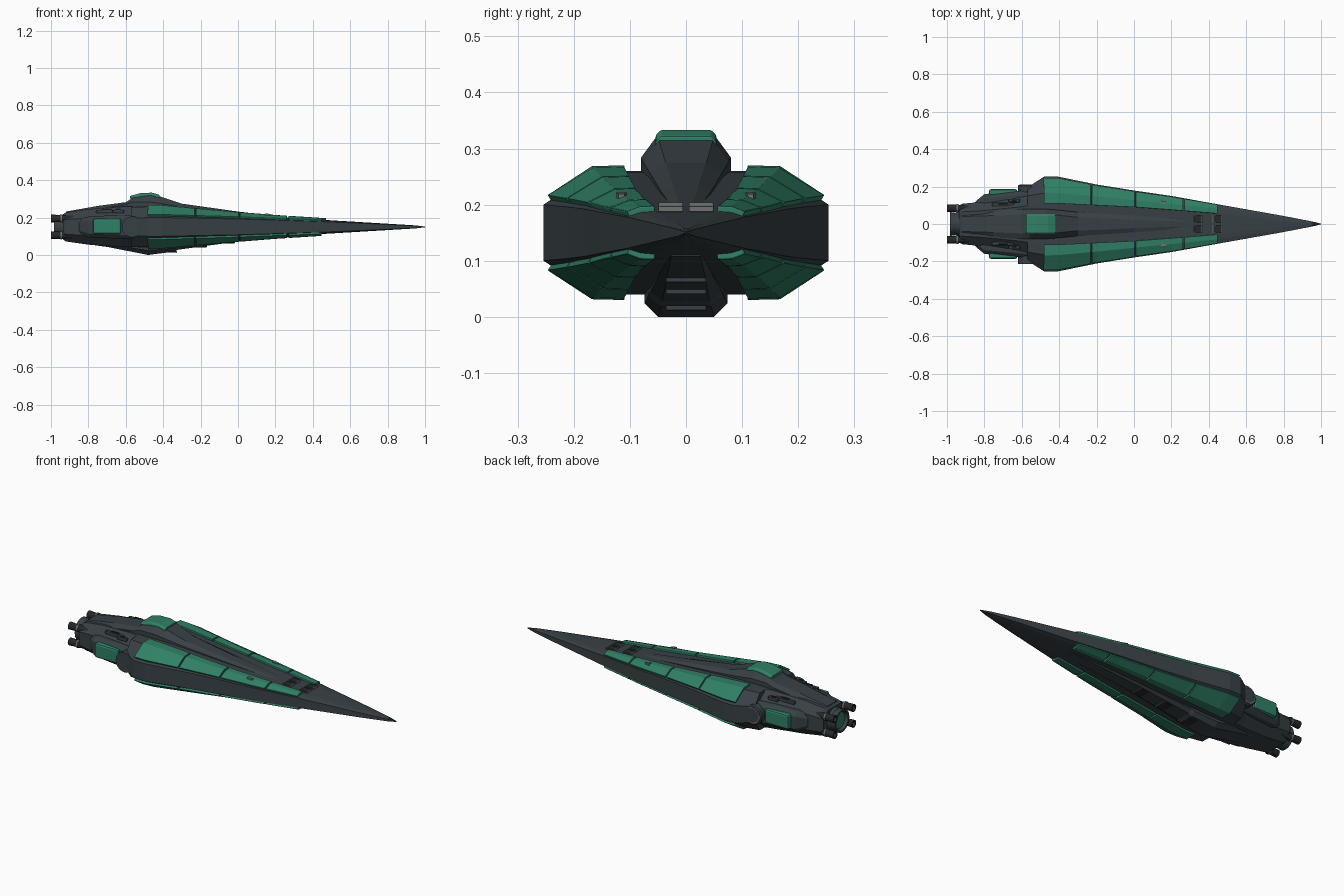
import bpy, bmesh, math
from mathutils import Vector

if "Cube" in bpy.data.objects:
    bpy.data.objects.remove(bpy.data.objects["Cube"])

def material(name, rgb):
    m = bpy.data.materials.new(name)
    m.use_nodes = True
    m.diffuse_color = (*rgb, 1)
    bsdf = m.node_tree.nodes["Principled BSDF"]
    bsdf.inputs["Base Color"].default_value = (*rgb, 1)
    bsdf.inputs["Roughness"].default_value = 0.6
    return m

SLATE = material("dark slate", (0.040, 0.053, 0.061))
GREEN = material("green", (0.030, 0.215, 0.130))
GREY = material("light grey", (0.16, 0.17, 0.17))
BLACK = material("near black", (0.018, 0.021, 0.023))
MID = 0.15

def finish(name, bm, mat, bevel=0):
    bmesh.ops.recalc_face_normals(bm, faces=bm.faces)
    me = bpy.data.meshes.new(name)
    bm.to_mesh(me)
    bm.free()
    me.materials.append(mat)
    ob = bpy.data.objects.new(name, me)
    bpy.context.collection.objects.link(ob)
    if bevel:
        mod = ob.modifiers.new("bevel", 'BEVEL')
        mod.width, mod.segments, mod.limit_method = bevel, 2, 'ANGLE'
    return ob

def loft(name, rings, mat, bevel=0):
    """Skin closed rings of equal length and cap both ends."""
    bm = bmesh.new()
    vs = [[bm.verts.new(p) for p in r] for r in rings]
    n = len(vs[0])
    for a, b in zip(vs, vs[1:]):
        for i in range(n):
            j = (i + 1) % n
            bm.faces.new((a[i], a[j], b[j], b[i]))
    bm.faces.new(vs[0])
    bm.faces.new(vs[-1])
    return finish(name, bm, mat, bevel)

def box(name, centre, size, mat, bevel=0.003):
    (cx, cy, cz), (sx, sy, sz) = centre, [s / 2 for s in size]
    rings = [[(x, cy + sy * a, cz + sz * b) for a, b in ((-1, -1), (1, -1), (1, 1), (-1, 1))]
             for x in (cx - sx, cx + sx)]
    return loft(name, rings, mat, bevel)

def lathe(name, centre, axis, profile, mat, sides=24):
    """Turn (distance along axis, radius) pairs about x or y."""
    c = Vector(centre)
    rings = []
    for d, r in profile:
        ring = []
        for k in range(sides):
            t = math.tau * k / sides
            u, v = r * math.cos(t), r * math.sin(t)
            ring.append(c + (Vector((d, u, v)) if axis == 'x' else Vector((u, d, v))))
        rings.append(ring)
    ob = loft(name, rings, mat)
    bpy.ops.object.select_all(action='DESELECT')
    bpy.context.view_layer.objects.active = ob
    ob.select_set(True)
    bpy.ops.object.shade_smooth_by_angle(angle=math.radians(35))
    return ob

# Main hull stations: x, half width, half side band, shoulder y, inner y, half height
HULL = [(-0.57, 0.195, 0.045, 0.150, 0.10, 0.108),
        (-0.48, 0.254, 0.050, 0.165, 0.11, 0.110),
        (-0.41, 0.254, 0.050, 0.164, 0.11, 0.107),
        (-0.20, 0.211, 0.046, 0.145, 0.10, 0.088),
        (0.00, 0.179, 0.042, 0.125, 0.09, 0.070),
        (0.20, 0.150, 0.036, 0.105, 0.075, 0.054),
        (0.45, 0.105, 0.028, 0.080, 0.055, 0.038),
        (0.80, 0.043, 0.013, 0.030, 0.015, 0.017),
        (0.95, 0.014, 0.006, 0.010, 0.005, 0.008),
        (1.00, 0.002, 0.001, 0.001, 0.0005, 0.002)]

def station(x):
    for a, b in zip(HULL, HULL[1:]):
        if a[0] <= x <= b[0]:
            t = (x - a[0]) / (b[0] - a[0])
            return [p + (q - p) * t for p, q in zip(a, b)]

def hull_ring(s):
    x, w, band, ys, yi, h = s
    quarter = [(w, band), (ys, h - 0.002), (yi, h)]
    half = quarter + [(-y, z) for y, z in reversed(quarter)]
    return [(x, y, MID + z) for y, z in half] + [(x, y, MID - z) for y, z in reversed(half)]

loft("main_hull", [hull_ring(s) for s in HULL], SLATE)

# Rear hull: chamfered box tapering to the engine block
REAR = [(-0.935, 0.098, 0.068), (-0.92, 0.108, 0.078), (-0.80, 0.120, 0.095),
        (-0.62, 0.150, 0.108), (-0.54, 0.170, 0.108)]
loft("rear_hull", [[(x, sy * y, MID + sz * z) for sy, sz, y, z in
     ((1, 1, w, h * .5), (1, 1, w * .6, h), (-1, 1, w * .6, h), (-1, 1, w, h * .5),
      (-1, -1, w, h * .5), (-1, -1, w * .6, h), (1, -1, w * .6, h), (1, -1, w, h * .5))]
     for x, w, h in REAR], SLATE)

# Dorsal and ventral spines: x, base half width, top half width, side z, top z
def spine(name, stations, root):
    loft(name, [[(x, b, root), (x, b, zs), (x, t, zt), (x, -t, zt), (x, -b, zs), (x, -b, root)]
                for x, b, t, zs, zt in stations], SLATE)

spine("dorsal_spine", [(-0.92, 0.060, 0.040, 0.215, 0.232), (-0.75, 0.072, 0.045, 0.245, 0.262),
                       (-0.60, 0.080, 0.050, 0.270, 0.282), (-0.56, 0.080, 0.052, 0.284, 0.308),
                       (-0.47, 0.080, 0.052, 0.284, 0.322), (-0.42, 0.076, 0.048, 0.276, 0.314),
                       (-0.30, 0.064, 0.036, 0.256, 0.274), (0.00, 0.045, 0.022, 0.224, 0.232),
                       (0.32, 0.020, 0.010, 0.190, 0.194)], MID)
spine("ventral_spine", [(-0.92, 0.060, 0.040, 0.085, 0.073), (-0.70, 0.070, 0.045, 0.060, 0.043),
                        (-0.48, 0.074, 0.050, 0.024, 0.000), (-0.34, 0.068, 0.045, 0.036, 0.018),
                        (-0.32, 0.064, 0.042, 0.044, 0.028), (0.00, 0.045, 0.034, 0.080, 0.072),
                        (0.42, 0.030, 0.026, 0.115, 0.108)], MID)

# Canopy
loft("canopy", [[(x, s * y, z) for s, y, z in
     ((1, 0.054, low), (1, 0.054, high - 0.009), (1, 0.045, high),
      (-1, 0.045, high), (-1, 0.054, high - 0.009), (-1, 0.054, low))]
     for x, low, high in ((-0.578, 0.300, 0.315), (-0.52, 0.308, 0.331),
                          (-0.46, 0.312, 0.333), (-0.42, 0.302, 0.322))], GREEN, 0.003)

# Armour panels wrapped over the four shoulders
def panel(name, x0, x1, sy, sz):
    bm = bmesh.new()
    rows = []
    for x in [x0] + [s[0] for s in HULL if x0 < s[0] < x1] + [x1]:
        _, w, band, ys, yi, h = station(x)
        pts = [(yi, h + .001), (ys, h), (ys + (w - ys) * .86, h + (band - h) * .84)]
        rows.append([bm.verts.new((x, sy * y, MID + sz * z)) for y, z in pts])
    for a, b in zip(rows, rows[1:]):
        for i in range(2):
            loop = (a[i], b[i], b[i + 1], a[i + 1])
            bm.faces.new(loop if sy * sz < 0 else loop[::-1])
    me = bpy.data.meshes.new(name)
    bm.to_mesh(me)
    bm.free()
    me.materials.append(GREEN)
    ob = bpy.data.objects.new(name, me)
    bpy.context.collection.objects.link(ob)
    sol = ob.modifiers.new("thickness", 'SOLIDIFY')
    sol.thickness, sol.offset = 0.018, 0
    bev = ob.modifiers.new("bevel", 'BEVEL')
    bev.width, bev.segments = 0.003, 2

CUTS = (-0.485, -0.23, 0.005, 0.265, 0.45)
for sy, side in ((1, "left"), (-1, "right")):
    for sz, level in ((1, "upper"), (-1, "lower")):
        for i, (a, b) in enumerate(zip(CUTS, CUTS[1:])):
            panel(f"{level}_{side}_panel_{i + 1}", a + 0.004, b - 0.004, sy, sz)

for sy, side in ((1, "left"), (-1, "right")):
    # Side nacelle with its green cover
    loft(f"{side}_nacelle", [[(x, sy * y, MID + z) for y, z in
         ((0.08, -h), (w - 0.02, -h), (w, -h + 0.02), (w, h - 0.02), (w - 0.02, h), (0.08, h))]
         for x, w, h in ((-0.85, 0.118, 0.040), (-0.80, 0.160, 0.056),
                         (-0.66, 0.172, 0.062), (-0.54, 0.185, 0.064))], SLATE, 0.003)
    box(f"{side}_nacelle_cover", (-0.70, sy * 0.168, 0.153), (0.15, 0.036, 0.082), GREEN, 0.010)
    # Round pivot behind the widest part of the hull
    lathe(f"{side}_pivot", (-0.565, sy * 0.185, MID), 'y',
          [(-0.03, 0.056), (0.018, 0.056), (0.024, 0.050), (0.024, 0.0449)], SLATE)
    lathe(f"{side}_pivot_ring", (-0.565, sy * 0.205, MID), 'y',
          [(-0.006, 0.046), (0.006, 0.046), (0.006, 0.040), (-0.006, 0.040)], GREY)
    # Hatch frames on the foredeck
    for x in (0.34, 0.445):
        z = MID + station(x)[5] + 0.003
        y = sy * 0.027
        box(f"{side}_hatch", (x, y, z), (0.046, 0.036, 0.006), BLACK, 0)
        for s in (-1, 1):
            box(f"{side}_hatch_rail", (x + s * 0.023, y, z + 0.001), (0.005, 0.042, 0.010), GREY, 0.001)
            box(f"{side}_hatch_edge", (x, y + s * 0.020, z + 0.001), (0.046, 0.004, 0.009), SLATE, 0.001)
    # Small sensor fin on the upper panels
    loft(f"{side}_sensor_fin", [[(x, sy * 0.115 + d, 0.205), (x, sy * 0.115 - d, 0.205),
         (x, sy * 0.115 - d, z), (x, sy * 0.115 + d, z)]
         for x, d, z in ((0.145, 0.010, 0.222), (0.175, 0.005, 0.219))], GREY)
    # Low equipment strips on the rear deck
    for x, y, length in ((-0.70, 0.105, 0.12), (-0.64, 0.125, 0.06)):
        box(f"{side}_deck_strip", (x, sy * y, 0.232), (length, 0.018, 0.018), SLATE)
        box(f"{side}_deck_fitting", (x, sy * y, 0.243), (length * .4, 0.007, 0.007), BLACK, 0.001)
    # Paired corner thrusters
    for sz in (-1, 1):
        lathe(f"{side}_thruster", (-0.93, sy * 0.084, MID + sz * 0.045), 'x',
              [(0.05, 0.017), (0.0, 0.017), (-0.012, 0.022), (-0.025, 0.019), (-0.07, 0.021),
               (-0.07, 0.015), (-0.05, 0.012)], BLACK, 16)
        lathe(f"{side}_thruster_band", (-0.945, sy * 0.084, MID + sz * 0.045), 'x',
              [(-0.004, 0.0225), (0.004, 0.0225)], GREY, 16)

# Main engine with glowing core
lathe("main_nozzle", (-0.93, 0, MID), 'x',
      [(0.03, 0.064), (-0.015, 0.064), (-0.022, 0.060), (-0.055, 0.064), (-0.055, 0.054),
       (-0.03, 0.050)], SLATE, 32)
lathe("engine_core", (-0.963, 0, MID), 'x', [(0.004, 0.051), (-0.006, 0.046)], GREEN, 32)

# Vent slats along the belly
for x, z in ((-0.36, 0.016), (-0.20, 0.045), (-0.05, 0.066)):
    box("belly_vent", (x, 0, z), (0.06, 0.068, 0.008), BLACK)
    box("belly_slat", (x + 0.03, 0, z), (0.006, 0.072, 0.009), SLATE, 0.002)
